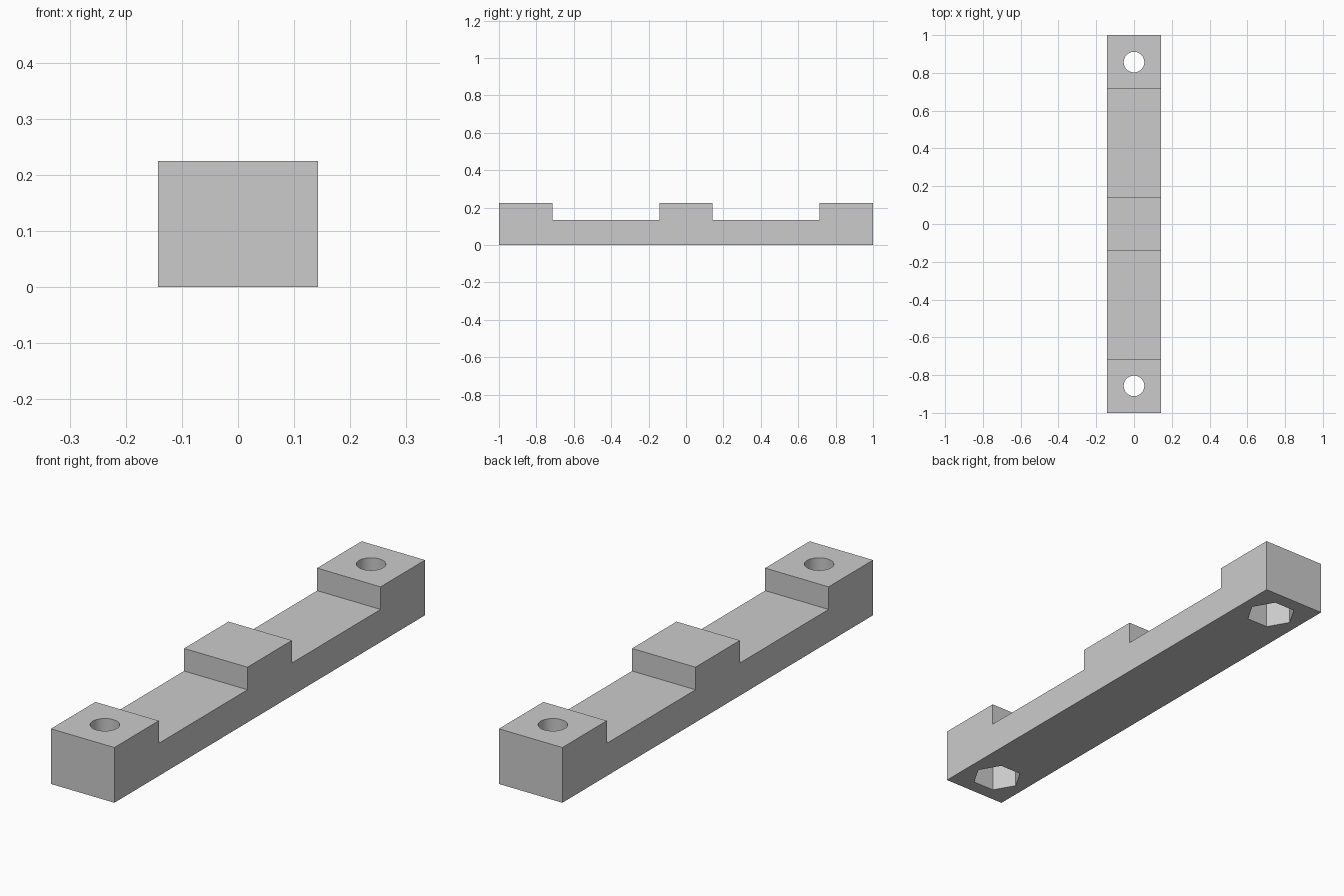
import bpy
import bmesh

if "Cube" in bpy.data.objects:
    bpy.data.objects.remove(bpy.data.objects["Cube"], do_unlink=True)

HALF_WIDTH = 0.143
TOP, RECESS = 0.225, 0.133
PAD_INNER, PAD_MID = 0.714, 0.143
HOLE_Y, HOLE_R = 0.857, 0.0545
NUT_R, NUT_DEPTH = 0.098, 0.125

grey = bpy.data.materials.new("plain grey")
grey.use_nodes = True
colour = (0.6, 0.6, 0.6, 1)
grey.diffuse_color = colour
grey.node_tree.nodes["Principled BSDF"].inputs["Base Color"].default_value = colour


# Stepped side profile, mirrored about the middle and extruded across the width
half = [(1, 0), (1, TOP), (PAD_INNER, TOP), (PAD_INNER, RECESS),
        (PAD_MID, RECESS), (PAD_MID, TOP)]
profile = half + [(-y, z) for y, z in reversed(half)]
bm = bmesh.new()
face = bm.faces.new([bm.verts.new((-HALF_WIDTH, y, z)) for y, z in profile])
extruded = bmesh.ops.extrude_face_region(bm, geom=[face])["geom"]
bmesh.ops.translate(bm, vec=(2 * HALF_WIDTH, 0, 0),
                    verts=[v for v in extruded if isinstance(v, bmesh.types.BMVert)])
bmesh.ops.recalc_face_normals(bm, faces=bm.faces)
mesh = bpy.data.meshes.new("clamp_bar")
bm.to_mesh(mesh)
bm.free()
bar = bpy.data.objects.new("clamp_bar", mesh)
bpy.context.collection.objects.link(bar)
mesh.materials.append(grey)


def cut_prism(name, sides, radius, y, bottom, top):
    """Cut a vertical prism out of the bar, with a corner pointing along x."""
    bpy.ops.mesh.primitive_cylinder_add(vertices=sides, radius=radius, depth=top - bottom,
                                        location=(0, y, (top + bottom) / 2))
    cutter = bpy.context.object
    cutter.name = name
    cutter.hide_render = True
    if sides == 6:
        cutter.rotation_euler.z = 0.5235988
    cutter.data.materials.append(grey)
    cut = bar.modifiers.new(name, "BOOLEAN")
    cut.operation = "DIFFERENCE"
    cut.solver = "EXACT"
    cut.object = cutter
    bpy.context.view_layer.objects.active = bar
    bpy.ops.object.modifier_apply(modifier=name)
    bpy.data.objects.remove(cutter, do_unlink=True)


# Screw hole through each end pad, with a hexagonal nut pocket underneath
for side in (-1, 1):
    cut_prism("nut_pocket", 6, NUT_R, side * HOLE_Y, -0.1, NUT_DEPTH)
    cut_prism("screw_hole", 48, HOLE_R, side * HOLE_Y, -0.1, TOP + 0.1)

# Smooth hole walls, sharp edges elsewhere
bpy.ops.object.select_all(action="DESELECT")
bar.select_set(True)
bpy.context.view_layer.objects.active = bar
bpy.ops.object.shade_smooth_by_angle()
